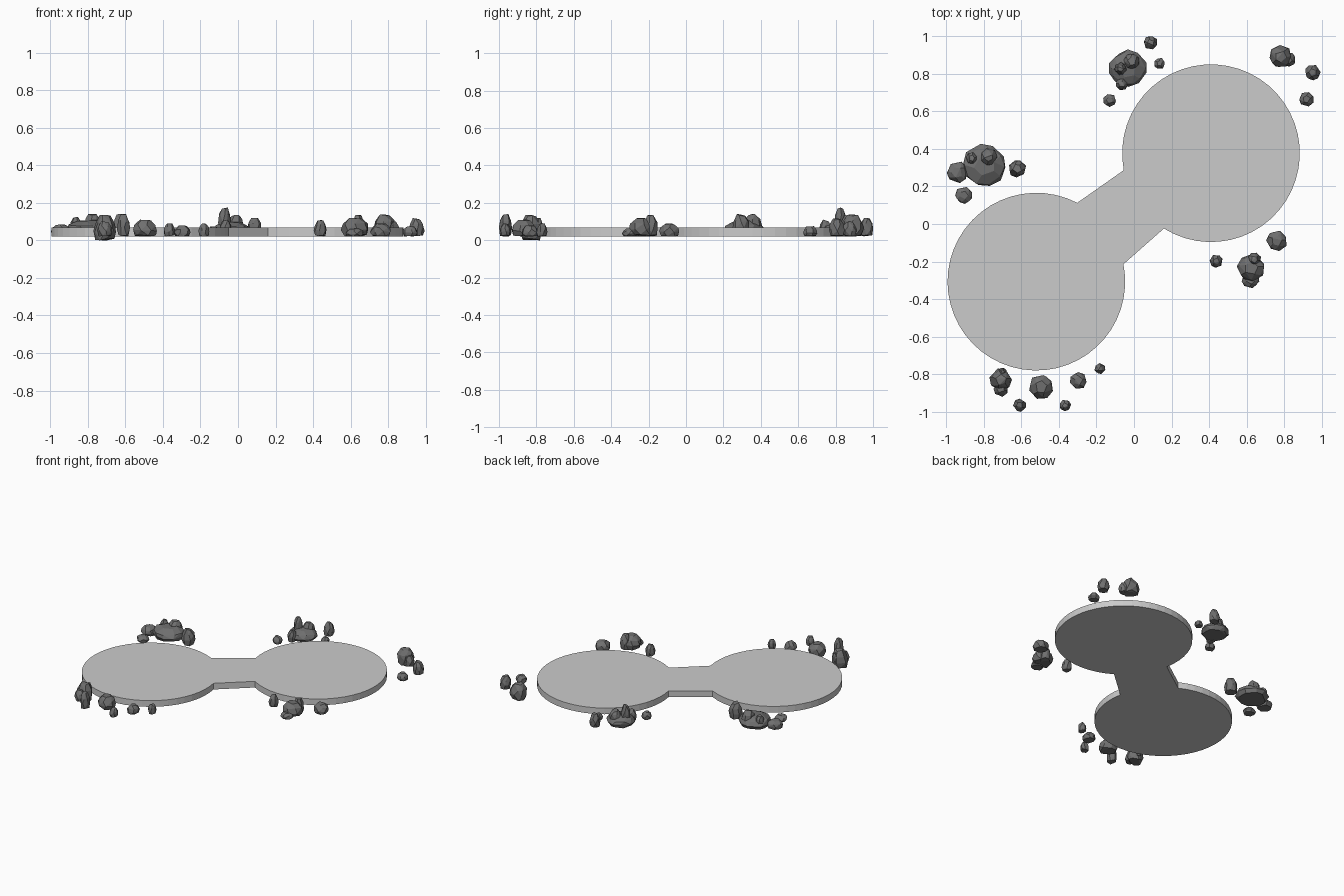
import bpy, bmesh, random
from math import sin, cos, pi, radians, hypot

if "Cube" in bpy.data.objects:
    bpy.data.objects.remove(bpy.data.objects["Cube"])

random.seed(4)
stone = bpy.data.materials.new("dark_stone")
stone.diffuse_color = (0.16, 0.16, 0.16, 1)
stone.use_nodes = True
stone.node_tree.nodes["Principled BSDF"].inputs["Base Color"].default_value = stone.diffuse_color


def finish(bm, name, mat=None):
    bmesh.ops.recalc_face_normals(bm, faces=bm.faces)
    me = bpy.data.meshes.new(name)
    bm.to_mesh(me)
    bm.free()
    bpy.context.collection.objects.link(bpy.data.objects.new(name, me))
    if mat:
        me.materials.append(mat)


def arc(cx, cy, r, a0, a1, n=42):
    angles = [radians(a0 + (a1 - a0) * i / n) for i in range(n + 1)]
    return [(cx + r * cos(a), cy + r * sin(a)) for a in angles]


# Platform: two round pads joined by a flared bridge
outline = arc(-0.52, -0.307, 0.473, 62.6, 371.3) + arc(0.41, 0.377, 0.473, -122, 191)
bm = bmesh.new()
face = bm.faces.new([bm.verts.new((x, y, 0.021)) for x, y in outline])
up = bmesh.ops.extrude_face_region(bm, geom=[face], use_keep_orig=True)
for v in up["geom"]:
    if isinstance(v, bmesh.types.BMVert):
        v.co.z = 0.068
finish(bm, "platform")


# Faceted boulder: hull of jittered rings with steep sides and a domed top, fitted to a box
def rock(name, x, y, r, z0, z1):
    pts = []
    n = 10 if r > 0.09 else 7
    for h, w in ((0, 0.85), (0.35, 1), (0.7, 0.88), (1, 0.5)):
        turn = random.uniform(0, 2 * pi)
        for i in range(n if h < 1 else 5):
            a = turn + 2 * pi * (i + random.uniform(-0.2, 0.2)) / (n if h < 1 else 5)
            s = w * random.uniform(0.93, 1.05)
            pts.append([s * cos(a), s * sin(a), h + random.uniform(-0.06, 0.06)])
    for k, (lo, hi) in enumerate(((x - r, x + r), (y - r, y + r), (z0, z1))):
        a, b = min(p[k] for p in pts), max(p[k] for p in pts)
        for p in pts:
            p[k] = lo + (p[k] - a) / (b - a) * (hi - lo)
    bm = bmesh.new()
    for p in pts:
        bm.verts.new(p)
    bmesh.ops.convex_hull(bm, input=bm.verts)
    bmesh.ops.delete(bm, geom=[v for v in bm.verts if not v.link_faces], context='VERTS')
    bmesh.ops.dissolve_limit(bm, angle_limit=radians(12), verts=bm.verts, edges=bm.edges)
    finish(bm, name, stone)


# Rock clusters: x, y, radius, top height
clusters = {
    "front_rock": [(-0.71, -0.83, 0.06, 0.135), (-0.71, -0.883, 0.038, 0.1),
                   (-0.7, -0.788, 0.022, 0.12),
                   (-0.61, -0.965, 0.035, 0.14), (-0.495, -0.868, 0.063, 0.11),
                   (-0.297, -0.833, 0.044, 0.08), (-0.182, -0.77, 0.029, 0.09),
                   (-0.365, -0.967, 0.03, 0.09)],
    "left_rock": [(-0.797, 0.315, 0.112, 0.11), (-0.772, 0.36, 0.046, 0.14),
                  (-0.865, 0.35, 0.03, 0.125), (-0.94, 0.275, 0.057, 0.085),
                  (-0.907, 0.152, 0.045, 0.068), (-0.62, 0.293, 0.045, 0.14)],
    "back_rock": [(-0.033, 0.83, 0.1, 0.1), (-0.015, 0.863, 0.042, 0.135),
                  (-0.072, 0.828, 0.034, 0.175), (-0.065, 0.745, 0.032, 0.11),
                  (0.088, 0.965, 0.035, 0.12), (0.136, 0.855, 0.028, 0.065),
                  (-0.13, 0.657, 0.034, 0.075)],
    "right_back_rock": [(0.78, 0.895, 0.058, 0.138), (0.82, 0.876, 0.038, 0.1),
                        (0.953, 0.806, 0.041, 0.118), (0.918, 0.664, 0.038, 0.075)],
    "right_front_rock": [(0.62, -0.232, 0.073, 0.12), (0.62, -0.295, 0.047, 0.062),
                         (0.64, -0.19, 0.037, 0.135),
                         (0.757, -0.09, 0.054, 0.09), (0.437, -0.199, 0.034, 0.108)],
}
for name, rocks in clusters.items():
    bx, by, br, _ = rocks[0]
    for i, (x, y, r, top) in enumerate(rocks):
        # Small stones rest on the big boulder, the front boulder is sunk lowest
        stacked = i > 0 and br > 0.09 and hypot(x - bx, y - by) < 0.8 * br
        sunk = i == 0 and name == "front_rock"
        bottom = 0.05 if stacked else 0.0 if sunk else 0.021
        rock(f"{name}_{i + 1}", x, y, r, bottom, top)
